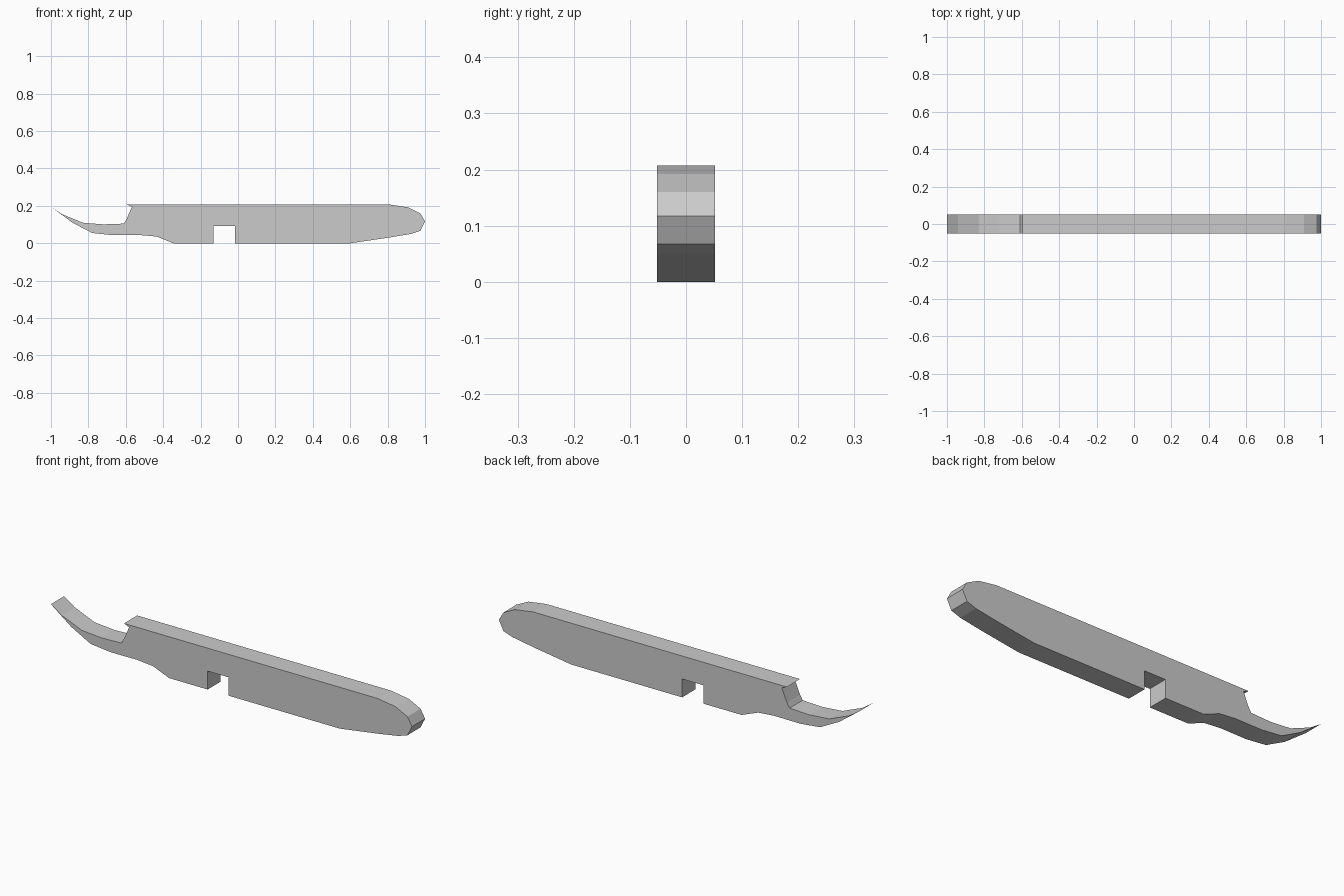
import bpy
import bmesh

cube = bpy.data.objects.get("Cube")
if cube:
    bpy.data.objects.remove(cube, do_unlink=True)

HALF_WIDTH = 0.052

# Plain grey material
grey = bpy.data.materials.new("light grey")
grey.use_nodes = True
colour = (0.6, 0.6, 0.6, 1)
grey.diffuse_color = colour
grey.node_tree.nodes["Principled BSDF"].inputs["Base Color"].default_value = colour

# Side outline (x, z), in sections running around the board
hook_top = [(-1, 0.195), (-0.94, 0.155), (-0.83, 0.11), (-0.72, 0.101), (-0.61, 0.105)]
step = [(-0.595, 0.13), (-0.567, 0.195), (-0.595, 0.207)]
nose = [(0.81, 0.207), (0.91, 0.192), (0.975, 0.16), (1, 0.117),
        (0.975, 0.067), (0.925, 0.05), (0.805, 0.03), (0.6, 0)]
notch = [(-0.015, 0), (-0.015, 0.092), (-0.132, 0.092), (-0.132, 0)]
hook_bottom = [(-0.345, 0), (-0.435, 0.036), (-0.525, 0.044),
               (-0.67, 0.043), (-0.78, 0.055), (-0.885, 0.11)]
outline = hook_top + step + nose + notch + hook_bottom


def extrude_outline(name, points, half, material):
    """Flat-shaded solid made by sweeping an x-z outline along y."""
    bm = bmesh.new()
    face = bm.faces.new([bm.verts.new((x, -half, z)) for x, z in points])
    swept = bmesh.ops.extrude_face_region(bm, geom=[face], use_keep_orig=True)
    verts = [g for g in swept["geom"] if isinstance(g, bmesh.types.BMVert)]
    bmesh.ops.translate(bm, verts=verts, vec=(0, 2 * half, 0))
    bmesh.ops.recalc_face_normals(bm, faces=bm.faces)
    mesh = bpy.data.meshes.new(name)
    bm.to_mesh(mesh)
    bm.free()
    mesh.materials.append(material)
    obj = bpy.data.objects.new(name, mesh)
    bpy.context.collection.objects.link(obj)
    return obj


# Hooked board with a square slot underneath
extrude_outline("hooked_board", outline, HALF_WIDTH, grey)
